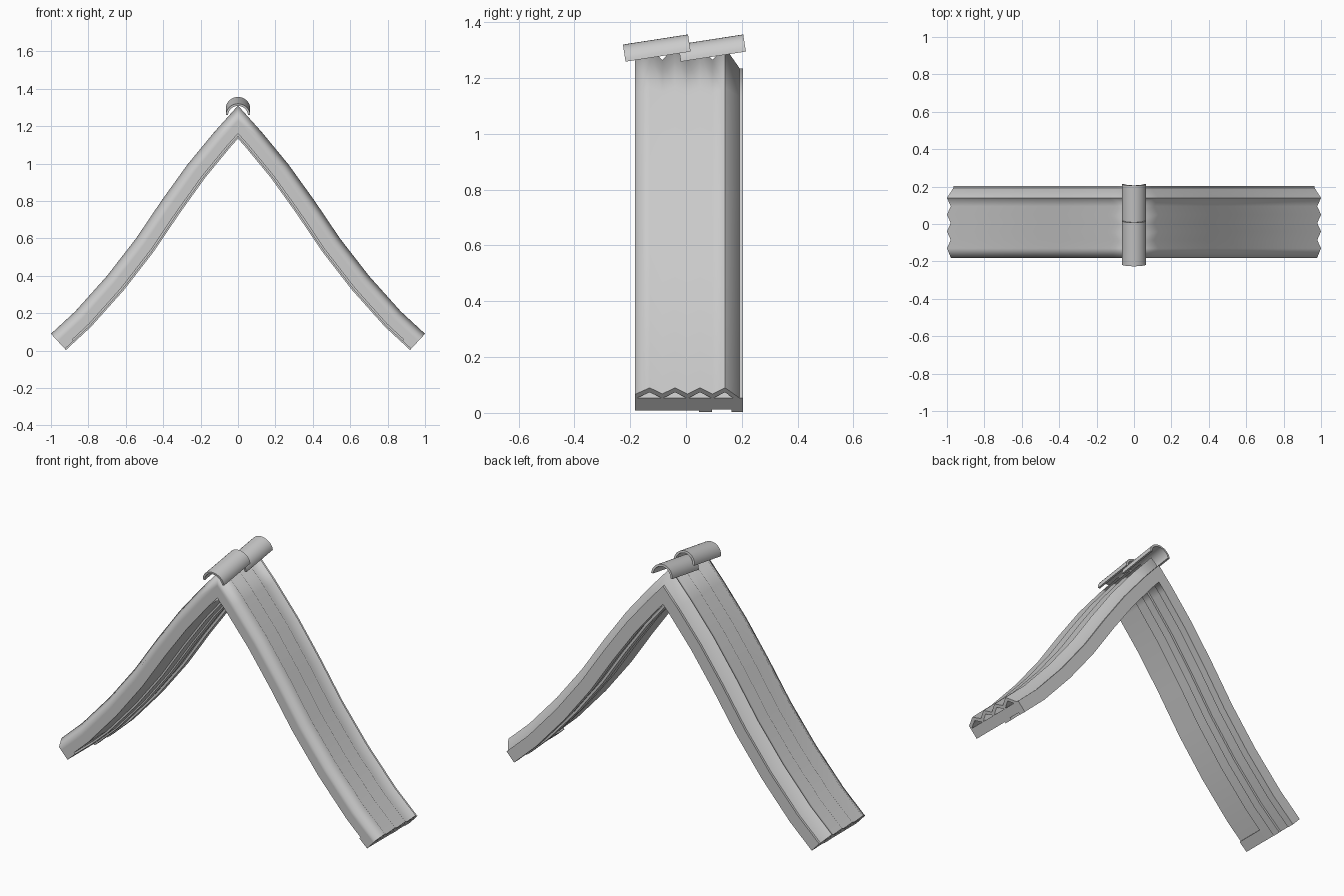
import bpy, bmesh, math
from mathutils import Vector

cube = bpy.data.objects.get("Cube")
if cube:
    bpy.data.objects.remove(cube, do_unlink=True)

grey = bpy.data.materials.new("clay_grey")
grey.use_nodes = True
grey.diffuse_color = (0.6, 0.6, 0.6, 1)
grey.node_tree.nodes["Principled BSDF"].inputs["Base Color"].default_value = (0.6, 0.6, 0.6, 1)

# Outer line of one roof slope (x, z), from ridge to eave
SLOPE = [Vector(p) for p in ((0, 1.31), (.13, 1.165), (.27, .995), (.41, .8),
                             (.545, .6), (.7, .4), (.87, .21), (1, .09))]


def finish(name, bm, angle=30):
    bmesh.ops.recalc_face_normals(bm, faces=bm.faces)
    mesh = bpy.data.meshes.new(name)
    bm.to_mesh(mesh)
    bm.free()
    mesh.materials.append(grey)
    mesh.shade_smooth()
    mesh.set_sharp_from_angle(angle=math.radians(angle))
    obj = bpy.data.objects.new(name, mesh)
    bpy.context.collection.objects.link(obj)
    return obj


def skin(bm, rings):
    """Join closed rings of points into a capped solid."""
    rows = [[bm.verts.new(p) for p in ring] for ring in rings]
    n = len(rows[0])
    for a, b in zip(rows, rows[1:]):
        for i in range(n):
            j = (i + 1) % n
            bm.faces.new((a[i], a[j], b[j], b[i]))
    bm.faces.new(rows[0])
    bm.faces.new(rows[-1])


def slope_part(name, section, path=SLOPE, angle=30):
    """Sweep a (y, depth) section down the slope, mitre it at the ridge, mirror it."""
    rings = []
    for i, p in enumerate(path):
        t = (path[min(i + 1, len(path) - 1)] - path[max(i - 1, 0)]).normalized()
        normal = Vector((-t.y, t.x))
        rings.append([(p.x + normal.x * d, y, p.y + normal.y * d) for y, d in section])
    bm = bmesh.new()
    skin(bm, rings)
    bmesh.ops.bisect_plane(bm, geom=bm.verts[:] + bm.edges[:] + bm.faces[:],
                           plane_co=(0, 0, 0), plane_no=(1, 0, 0), clear_inner=True)
    obj = finish(name, bm, angle)
    obj.modifiers.new("other_slope", 'MIRROR')


def board(name, y0, y1, bottom, path=SLOPE):
    slope_part(name, [(y0, -.05), (y1, -.05), (y1, bottom), (y0, bottom)], path)


# Corrugated roof covering with a turned-down back edge
top = [(-.183, -.032)]
for k in range(4):
    top.append((-.13 + .09 * k, 0))
    if k < 3:
        top.append((-.085 + .09 * k, -.03))
top.append((.194, -.052))
slope_part("roof_covering", top + [(y, d - .022) for y, d in reversed(top)], angle=75)

# Timber under the covering
board("soffit_panel", -.183, -.02, -.1)
board("panel_border", -.02, .047, -.11)
board("inner_rafter", .047, .093, -.118)
board("recess_board", .093, .163, -.105)
board("edge_rafter", .163, .204, -.118)
eave = [SLOPE[-2].lerp(SLOPE[-1], .64), SLOPE[-1]]
board("eave_crossbeam", -.183, -.02, -.11, eave)

# Overlapping half-round ridge tiles
STEPS, LENGTH, TILT = 16, .236, math.radians(8.8)
for name, y in (("front_ridge_tile", -.1), ("back_ridge_tile", .098)):
    arc = [(math.cos(math.pi * i / STEPS), math.sin(math.pi * i / STEPS))
           for i in range(STEPS + 1)]
    ring = [(.065 * c, .062 * s) for c, s in arc] + [(.053 * c, .05 * s) for c, s in reversed(arc)]
    bm = bmesh.new()
    skin(bm, [[(x, end * LENGTH / 2, z) for x, z in ring] for end in (-1, 1)])
    tile = finish(name, bm, 40)
    tile.location = (0, y, 1.277)
    tile.rotation_euler.x = TILT
